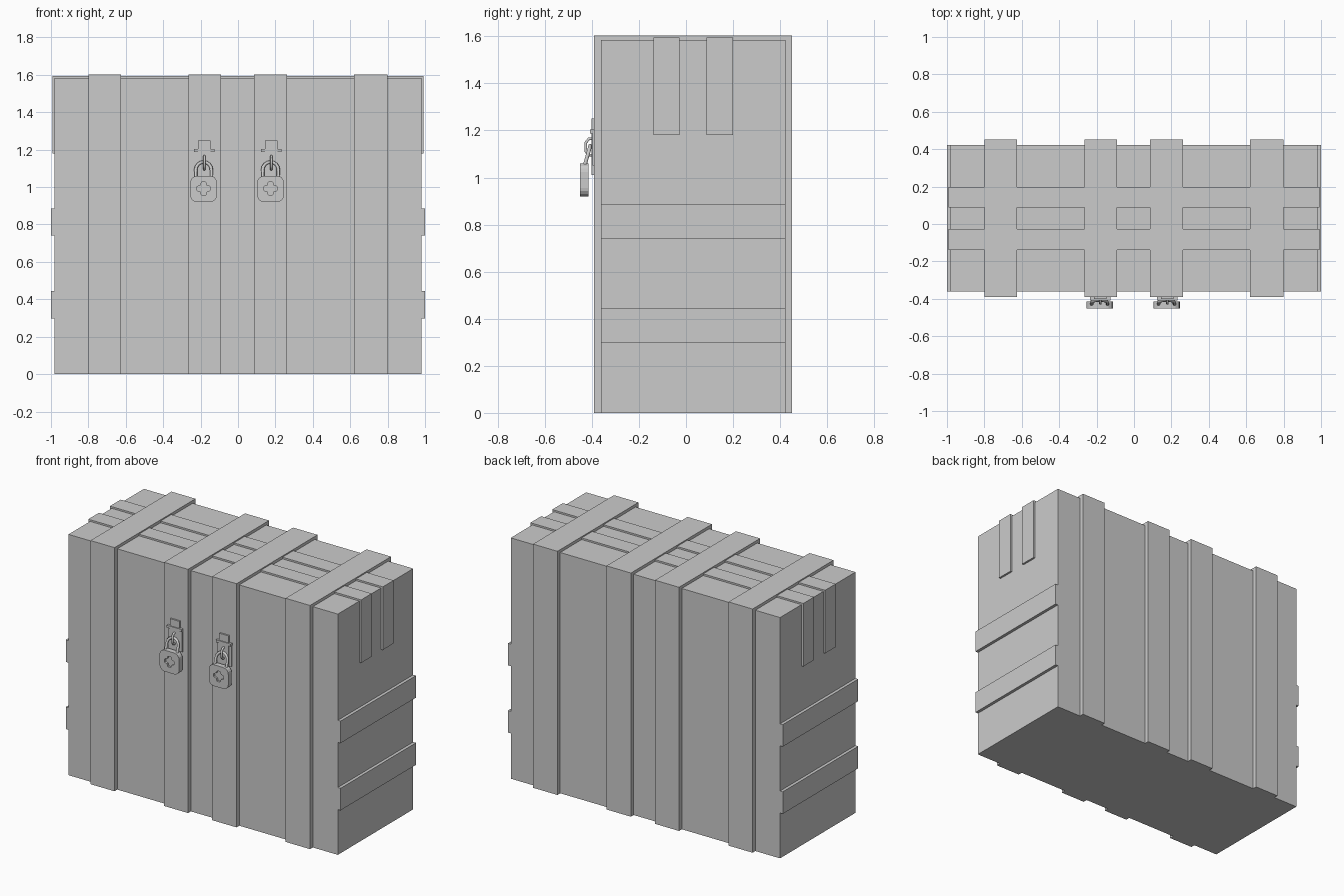
import bpy, bmesh
from math import sin, cos, pi
from mathutils import Vector

if "Cube" in bpy.data.objects:
    bpy.data.objects.remove(bpy.data.objects["Cube"])


def prism(name, pts, axis, lo, hi):
    """Extrude a 2D outline along an axis ('x': pts are y,z; 'y': pts are x,z)."""
    bm = bmesh.new()
    place = {'x': lambda a, b: (lo, a, b), 'y': lambda a, b: (a, lo, b)}[axis]
    face = bm.faces.new([bm.verts.new(place(a, b)) for a, b in pts])
    new = bmesh.ops.extrude_face_region(bm, geom=[face])['geom']
    step = Vector((hi - lo, 0, 0) if axis == 'x' else (0, hi - lo, 0))
    bmesh.ops.translate(bm, vec=step, verts=[v for v in new if isinstance(v, bmesh.types.BMVert)])
    bmesh.ops.recalc_face_normals(bm, faces=bm.faces)
    me = bpy.data.meshes.new(name)
    bm.to_mesh(me)
    bm.free()
    ob = bpy.data.objects.new(name, me)
    bpy.context.collection.objects.link(ob)
    return ob


def box(name, x0, x1, y0, y1, z0, z1):
    return prism(name, [(x0, z0), (x1, z0), (x1, z1), (x0, z1)], 'y', y0, y1)


def arch(a0, a1, b0, b1, t, tt):
    """Upside-down U outline with leg thickness t and top thickness tt."""
    return [(a0, b0), (a0, b1), (a1, b1), (a1, b0),
            (a1 - t, b0), (a1 - t, b1 - tt), (a0 + t, b1 - tt), (a0 + t, b0)]


def rounded(cx, cz, w, h, r, n=4):
    pts = []
    for i, (sx, sz) in enumerate([(1, 1), (-1, 1), (-1, -1), (1, -1)]):
        for k in range(n + 1):
            a = (i + k / n) * pi / 2
            pts.append((cx + sx * (w / 2 - r) + r * cos(a), cz + sz * (h / 2 - r) + r * sin(a)))
    return pts


def rod(name, pts, radius):
    cu = bpy.data.curves.new(name, 'CURVE')
    cu.dimensions = '3D'
    cu.bevel_depth = radius
    cu.bevel_resolution = 1
    cu.use_fill_caps = True
    sp = cu.splines.new('POLY')
    sp.points.add(len(pts) - 1)
    for p, co in zip(sp.points, pts):
        p.co = (*co, 1)
    ob = bpy.data.objects.new(name, cu)
    bpy.context.collection.objects.link(ob)
    bpy.ops.object.select_all(action='DESELECT')
    ob.select_set(True)
    bpy.context.view_layer.objects.active = ob
    bpy.ops.object.convert(target='MESH')


# Chest body
box("chest_body", -0.98, 0.98, -0.362, 0.422, 0, 1.584)

# Wide straps running up the front, over the top and down the back
for i, (x0, x1) in enumerate([(-0.80, -0.625), (-0.265, -0.09), (0.085, 0.263), (0.62, 0.798)]):
    prism(f"vertical_strap_{i}", arch(-0.391, 0.451, 0, 1.603, 0.029, 0.019), 'x', x0, x1)

# Narrow slats running lengthwise over the lid and down the ends
for i, (y0, y1) in enumerate([(-0.138, -0.028), (0.087, 0.199)]):
    prism(f"lid_slat_{i}", arch(-0.993, 0.993, 1.18, 1.595, 0.013, 0.011), 'y', y0, y1)

# Horizontal end bands
for s in (-1, 1):
    for z0, z1 in ((0.298, 0.443), (0.74, 0.885)):
        box("end_band", *sorted((s * 0.98, s * 1.0)), -0.362, 0.422, z0, z1)

# Hasps and padlocks
for side, cx in (("left", -0.18), ("right", 0.178)):
    box(f"{side}_hasp_strip", cx - 0.034, cx + 0.034, -0.402, -0.39, 1.01, 1.25)
    box(f"{side}_hasp_plate", cx - 0.052, cx + 0.052, -0.398, -0.39, 1.05, 1.20)
    box(f"{side}_hinge_bar", cx - 0.054, cx + 0.054, -0.408, -0.39, 1.188, 1.204)
    # Staple loop sticking out of the plate
    rod(f"{side}_staple", [(cx, -0.395, 1.165), (cx, -0.412, 1.165), (cx, -0.426, 1.148),
                           (cx, -0.426, 1.112), (cx, -0.412, 1.095), (cx, -0.395, 1.095)], 0.007)
    # Tilted shackle hanging through the staple
    lx = cx - 0.004
    path = [(lx - 0.042, -0.432, 1.045)]
    for k in range(9):
        a = pi - k * pi / 8
        h = 0.04 + 0.042 * sin(a)
        path.append((lx + 0.042 * cos(a), -0.430 + 0.28 * h, 1.052 + h))
    path.append((lx + 0.042, -0.432, 1.045))
    rod(f"{side}_shackle", path, 0.009)
    # Padlock body with a cross-shaped keyhole recess
    lock = prism(f"{side}_padlock", rounded(lx, 0.99, 0.142, 0.14, 0.036), 'y', -0.451, -0.415)
    q = [(0.035, -0.011), (0.035, 0.011), (0.017, 0.017), (0.011, 0.035)]
    cross = []
    for ca, sa in ((1, 0), (0, 1), (-1, 0), (0, -1)):
        cross += [(lx + ca * a - sa * b, 0.992 + sa * a + ca * b) for a, b in q[:3]]
    key = prism(f"{side}_keyhole_cutter", cross, 'y', -0.47, -0.438)
    cut = lock.modifiers.new("keyhole", 'BOOLEAN')
    cut.object = key
    cut.operation = 'DIFFERENCE'
    cut.solver = 'EXACT'
    key.hide_render = True
    key.hide_set(True)
